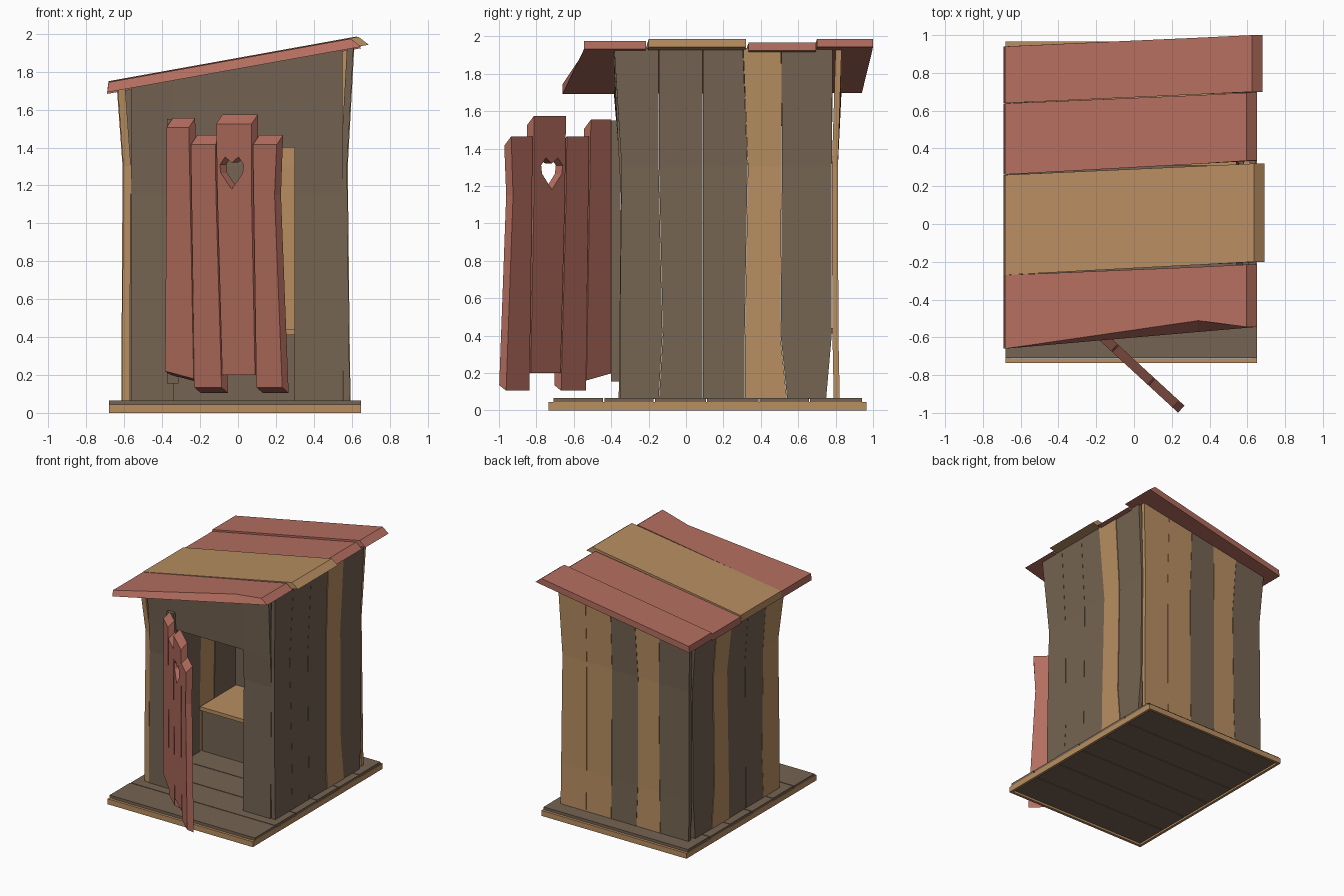
import bpy, bmesh
from mathutils import Vector

if "Cube" in bpy.data.objects:
    bpy.data.objects.remove(bpy.data.objects["Cube"])


def material(name, rgb):
    m = bpy.data.materials.new(name)
    m.diffuse_color = (*rgb, 1)
    m.use_nodes = True
    m.node_tree.nodes["Principled BSDF"].inputs["Base Color"].default_value = m.diffuse_color
    return m


RED = material("faded red wood", (0.456, 0.156, 0.114))
TAN = material("tan wood", (0.479, 0.271, 0.120))
GREY = material("grey brown wood", (0.178, 0.127, 0.084))


def loft(name, sections, mat):
    """Solid through a row of cross-sections with equal point counts."""
    bm = bmesh.new()
    rings = [[bm.verts.new(p) for p in s] for s in sections]
    n = len(rings[0])
    for a, b in zip(rings, rings[1:]):
        for i in range(n):
            j = (i + 1) % n
            bm.faces.new((a[i], a[j], b[j], b[i]))
    bm.faces.new(rings[0])
    bm.faces.new(rings[-1])
    bmesh.ops.recalc_face_normals(bm, faces=bm.faces)
    me = bpy.data.meshes.new(name)
    bm.to_mesh(me)
    bm.free()
    ob = bpy.data.objects.new(name, me)
    bpy.context.collection.objects.link(ob)
    me.materials.append(mat)
    return ob


def box(name, lo, hi, mat):
    (x0, y0, z0), (x1, y1, z1) = lo, hi
    return loft(name, [[(x0, y0, z), (x1, y0, z), (x1, y1, z), (x0, y1, z)]
                       for z in (z0, z1)], mat)


def roof_z(x):
    return 1.815 + 0.18 * x


def wall_plank(name, axis, levels, mat, t):
    """levels: (z or None for the roof line, start, end, outer offset)."""
    secs = []
    for z, a, b, o in levels:
        pts = [(a, o), (b, o), (b, o + t), (a, o + t)]
        if axis == 'y':
            pts = [(q, p) for p, q in pts]
        secs.append([(x, y, roof_z(x) + 0.012 if z is None else z) for x, y in pts])
    return loft(name, secs, mat)


# Base: tan rim with grey floor boards
X0, X1, Y0, Y1 = -0.68, 0.65, -0.735, 0.965
W = 0.022
box("base_rim_front", (X0, Y0, 0), (X1, Y0 + W, 0.045), TAN)
box("base_rim_back", (X0, Y1 - W, 0), (X1, Y1, 0.045), TAN)
box("base_rim_left", (X0, Y0 + W, 0), (X0 + W, Y1 - W, 0.045), TAN)
box("base_rim_right", (X1 - W, Y0 + W, 0), (X1, Y1 - W, 0.045), TAN)
cuts = [-0.712, -0.44, -0.17, 0.11, 0.39, 0.66, 0.944]
for i, (a, b) in enumerate(zip(cuts, cuts[1:])):
    e = 0.004 if i % 2 else 0
    box(f"floor_board_{i}", (X0 + W, a + 0.003, 0.015), (X1 - W, b - 0.003, 0.045), GREY)
    box(f"floor_board_top_{i}", (X0 + e, a + 0.003, 0.045), (X1 - e, b - 0.003, 0.066), GREY)

# Side walls: five boards each, with wavy joints and flared tops
Z = [0.06, 0.4, 1.3, None]
side_cuts = [(-0.355, -0.355, -0.345, -0.385), (-0.145, -0.125, -0.145, -0.145),
             (0.09, 0.09, 0.09, 0.09), (0.315, 0.315, 0.33, 0.305),
             (0.54, 0.505, 0.512, 0.51), (0.75, 0.78, 0.78, 0.785)]
for side, outs, t, tans in (("right", (0.59, 0.585, 0.575, 0.61), -0.035, (3,)),
                            ("left", (-0.61, -0.61, -0.605, -0.635), 0.04, (0, 3))):
    for i, (a, b) in enumerate(zip(side_cuts, side_cuts[1:])):
        lift = 0.004 if i == 3 else 0
        sgn = -1 if t > 0 else 1
        levels = [(z, p + 0.001, q - 0.001, o + sgn * lift)
                  for z, p, q, o in zip(Z, a, b, outs)]
        wall_plank(f"{side}_wall_board_{i}", 'y', levels, TAN if i in tans else GREY, t)

# Back wall: five boards, closing over the ends of the side walls
back_cuts = [(-0.6, -0.6, -0.595, -0.62), (-0.34, -0.33, -0.32, -0.34),
             (-0.12, -0.13, -0.13, -0.11), (0.11, 0.11, 0.11, 0.11),
             (0.34, 0.34, 0.34, 0.34), (0.575, 0.575, 0.565, 0.595)]
for i, (a, b) in enumerate(zip(back_cuts, back_cuts[1:])):
    levels = [(z, p + 0.001, q - 0.001, o)
              for z, p, q, o in zip(Z, a, b, (0.822, 0.815, 0.812, 0.832))]
    wall_plank(f"back_wall_board_{i}", 'x', levels, TAN if i in (1, 3, 4) else GREY, -0.032)

# Front wall: two panels and a header around the doorway
front = [(0.06, -0.36), (1.15, -0.348), (1.4, -0.362), (None, -0.388)]
for name, a, b, k in (("front_wall_left", -0.565, -0.34, 0),
                      ("front_wall_right", 0.297, 0.55, 0),
                      ("door_header", -0.34, 0.297, 2)):
    wall_plank(name, 'x', [(z, a, b, o) for z, o in front[k:]], GREY, 0.035)
box("hinge_post", (-0.375, -0.4, 0.155), (-0.315, -0.35, 1.55), GREY)

# Bench inside
box("bench_front", (-0.565, 0.335, 0.06), (0.55, 0.365, 0.41), GREY)
box("seat", (-0.565, 0.31, 0.41), (0.55, 0.79, 0.44), TAN)

# Roof: four overlapping boards with slanted ends
# (right end x, lift, front/back y at the left, front/back y at the right)
roof = [("roof_board_front", RED, 0.65, 0.0, -0.66, -0.27, -0.545, -0.215),
        ("roof_board_middle", TAN, 0.69, 0.003, -0.27, 0.26, -0.2, 0.32),
        ("roof_board_rear", RED, 0.65, -0.008, 0.262, 0.638, 0.335, 0.695),
        ("roof_board_back", RED, 0.68, 0.006, 0.64, 0.94, 0.7, 1.0)]
for i, (name, mat, xr, dz, f0, b0, f1, b1) in enumerate(roof):
    secs = []
    for x, xt, k, chip in ((-0.69, -0.683, 0, 0), (0.34, 0.34, 0.77, 0.06), (xr, xr - 0.055, 1, 0)):
        f, b = f0 + (f1 - f0) * k, b0 + (b1 - b0) * k
        c = chip if i == 0 else 0
        zb, zt = roof_z(x) + dz, roof_z(xt) + dz + 0.052
        secs.append([(x, f, zb), (x, b, zb), (xt, b, zt), (xt, f + c, zt)])
    loft(name, secs, mat)

# Door standing open, in its own frame: u along, depth through, z up
HINGE = Vector((-0.385, -0.43, 0))
ALONG, INWARD = Vector((0.736, -0.677, 0)), Vector((0.677, 0.736, 0))


def door_pt(u, d, z):
    return HINGE + ALONG * u + INWARD * d + Vector((0, 0, z))


T = 0.05
# bottom u pair, middle u pair, top u pair, bottom z left/right, drop of inner edge, top z
door = [((0.0, 0.205), (0.01, 0.18), (0.01, 0.17), 0.22, 0.18, 0.02, 1.505),
        ((0.21, 0.405), (0.19, 0.365), (0.185, 0.36), 0.135, 0.135, 0.03, 1.415),
        ((0.41, 0.645), (0.375, 0.62), (0.367, 0.62), 0.2, 0.2, 0.0, 1.525),
        ((0.655, 0.84), (0.635, 0.785), (0.63, 0.80), 0.135, 0.135, 0.03, 1.415)]
planks = []
for i, (ub, um, ut, zl, zr, drop, zt) in enumerate(door):
    secs = []
    for (a, b), z0, z1, dz in ((ub, zl, zr, -drop), (um, 1.15, 1.15, 0), (ut, zt, zt, 0.05)):
        secs.append([door_pt(a, 0, z0), door_pt(b, 0, z1),
                     door_pt(b, T, z1 + dz), door_pt(a, T, z0 + dz)])
    planks.append(loft(f"door_board_{i}", secs, RED))

# Heart-shaped peephole
half = [(0, -0.09), (0.078, -0.005), (0.085, 0.04), (0.048, 0.08), (0, 0.05)]
heart = half + [(-u, z) for u, z in half[3:0:-1]]
cutter = loft("heart_cutter", [[door_pt(0.478 + u, d, 1.27 + z) for u, z in heart]
                               for d in (-0.05, T + 0.05)], RED)
cutter.hide_render = True
cutter.hide_viewport = True
cutter.display_type = 'WIRE'
mod = planks[2].modifiers.new("heart_hole", 'BOOLEAN')
mod.operation = 'DIFFERENCE'
mod.solver = 'EXACT'
mod.object = cutter
